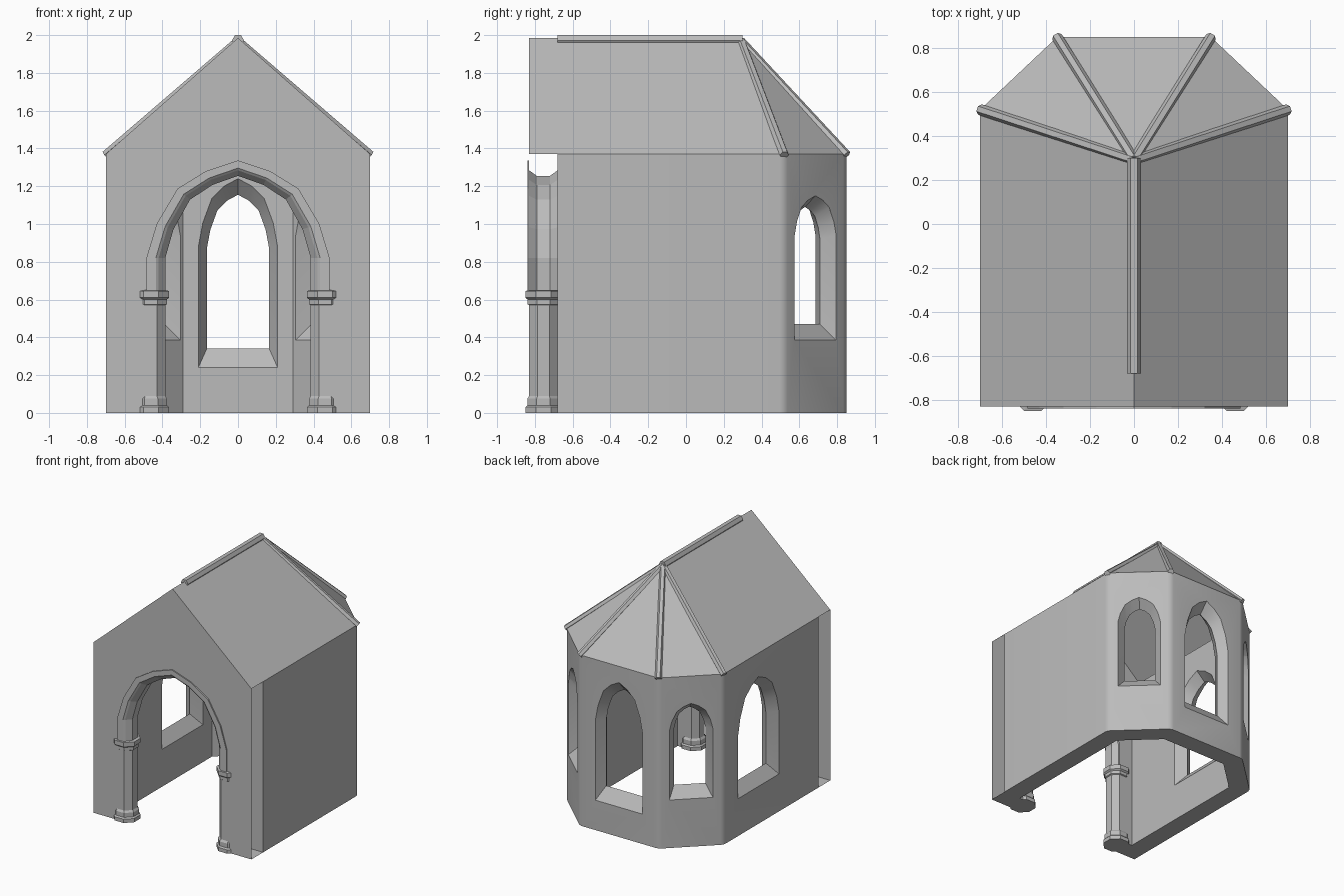
import bpy, bmesh, math
from mathutils import Vector

cube = bpy.data.objects.get("Cube")
if cube:
    bpy.data.objects.remove(cube)

stone = bpy.data.materials.new("grey_stone")
stone.use_nodes = True
GREY = (0.5, 0.5, 0.5, 1)
stone.diffuse_color = GREY
stone.node_tree.nodes["Principled BSDF"].inputs["Base Color"].default_value = GREY

HALF, EAVE, PEAK = 0.70, 1.37, 1.985
FRONT, INNER, BACK = -0.83, -0.68, 0.85
THICK = 0.15
ARCH = [(1, 0), (0.887, 0.35), (0.66, 0.71), (0.35, 0.89), (0, 1)]


def finish(bm, name, fix=True):
    if fix:
        bmesh.ops.recalc_face_normals(bm, faces=bm.faces)
    me = bpy.data.meshes.new(name)
    bm.to_mesh(me)
    bm.free()
    me.materials.append(stone)
    ob = bpy.data.objects.new(name, me)
    bpy.context.collection.objects.link(ob)
    return ob


def smooth(ob, angle=30):
    bpy.ops.object.select_all(action="DESELECT")
    ob.select_set(True)
    bpy.context.view_layer.objects.active = ob
    bpy.ops.object.shade_smooth_by_angle(angle=math.radians(angle))


def loft(name, rings, closed=True, caps=True):
    """Skin consecutive rings of points with quads."""
    bm = bmesh.new()
    rows = [[bm.verts.new(p) for p in r] for r in rings]
    n = len(rows[0])
    for a, b in zip(rows, rows[1:]):
        for i in range(n if closed else n - 1):
            j = (i + 1) % n
            bm.faces.new((a[i], a[j], b[j], b[i]))
    if caps:
        bm.faces.new(rows[0])
        bm.faces.new(rows[-1])
    return finish(bm, name)


def sheets(name, polygons):
    bm = bmesh.new()
    for poly in polygons:
        bm.faces.new([bm.verts.new(p) for p in poly])
    bmesh.ops.remove_doubles(bm, verts=bm.verts, dist=0.0001)
    return finish(bm, name, False)


def arch(hw, foot, spring, top):
    """Pointed arch outline from the left foot over to the right foot."""
    right = [(hw * x, spring + (top - spring) * z) for x, z in ARCH]
    right = [(hw, foot)] + right
    return [(-x, z) for x, z in right] + [p for p in reversed(right[:-1])]


# Apse walls: horseshoe footprint with rounded outer corners
outer = [(HALF, INNER), (HALF, 0.52), (0.35, BACK)]
inner = [(0.55, INNER), (0.55, 0.455), (0.29, 0.70)]
mirror = lambda pts: [(-x, y) for x, y in reversed(pts)]
plan = outer + mirror(outer) + list(reversed(inner + mirror(inner)))
walls = loft("walls", [[(x, y, z) for x, y in plan] for z in (0, EAVE)])
bm = bmesh.new()
bm.from_mesh(walls.data)
corners = [e for e in bm.edges
           if abs(e.verts[0].co.z - e.verts[1].co.z) > 1
           and any((e.verts[0].co.xy - Vector((s * x, y))).length < 0.01
                   for x, y in outer[1:] for s in (-1, 1))]
bmesh.ops.bevel(bm, geom=corners, offset=0.025, segments=3, profile=0.5, affect="EDGES")
bmesh.ops.recalc_face_normals(bm, faces=bm.faces)
bm.to_mesh(walls.data)
bm.free()


# Arched windows, splayed from both faces to a narrow waist
def window(center, inward, wide, narrow):
    c, n = Vector((*center, 0)), Vector((*inward, 0)).normalized()
    t = Vector((-n.y, n.x, 0))
    rings = []
    for depth, shape in ((-0.04, wide), (0, wide), (THICK / 2, narrow),
                         (THICK, wide), (THICK + 0.04, wide)):
        rings.append([c + n * depth + t * u + Vector((0, 0, z)) for u, z in arch(*shape)])
    cutter = loft("window_cutter", rings)
    cutter.hide_render = True
    mod = walls.modifiers.new("window", "BOOLEAN")
    mod.operation, mod.solver, mod.object = "DIFFERENCE", "EXACT", cutter
    bpy.context.view_layer.objects.active = walls
    bpy.ops.object.modifier_apply(modifier=mod.name)
    bpy.data.objects.remove(cutter)


window((0, BACK), (0, -1), (0.21, 0.24, 0.88, 1.24), (0.165, 0.34, 0.87, 1.155))
window((-HALF, 0.08), (1, 0), (0.26, 0.30, 0.80, 1.18), (0.20, 0.39, 0.80, 1.11))
for s in (-1, 1):
    window((s * 0.525, 0.685), (-s * 0.686, -0.728),
           (0.16, 0.385, 0.94, 1.15), (0.115, 0.47, 0.92, 1.09))
smooth(walls)


# Front and inner gables with the doorway cut out
def gable(name, y, shrink):
    hw, peak = HALF - shrink, PEAK - shrink
    door = arch(0.43, 0, 0.82, 1.29)
    outline = [(-hw, 0), (-hw, EAVE - shrink), (0, peak), (hw, EAVE - shrink), (hw, 0)]
    return sheets(name, [[(x, y, z) for x, z in outline + list(reversed(door))][::-1]])


gable("front_gable", FRONT, 0)
gable("inner_gable", INNER - 0.001, 0.002)

# Bottom of the front wall beside the doorway
sheets("wall_foot", [[(s * 0.43, FRONT, 0), (s * HALF, FRONT, 0),
                      (s * HALF, INNER, 0), (s * 0.43, INNER, 0)][::-s] for s in (-1, 1)])

# Roof: two long slopes and three apse slopes meeting at the apex
apex = Vector((0, 0.29, PEAK))
ridge = (0, FRONT, PEAK)
eaves = [(HALF, FRONT), (HALF, 0.52), (0.35, BACK), (-0.35, BACK), (-HALF, 0.52), (-HALF, FRONT)]
eaves = [(x, y, EAVE) for x, y in eaves]
faces = [[ridge, eaves[0], eaves[1], apex]]
faces += [[apex, eaves[i], eaves[i + 1]] for i in (1, 2, 3)]
faces += [[apex, eaves[4], eaves[5], ridge]]
sheets("roof", faces)


# Roof ribs along the ridge and the hips
def rib(name, a, b, radius):
    a, b = Vector(a), Vector(b)
    axis = (b - a).normalized()
    side = axis.cross(Vector((0, 0, 1))).normalized()
    up = side.cross(axis)
    ring = [side * math.cos(k * math.pi / 3) * radius + up * math.sin(k * math.pi / 3) * radius
            for k in range(6)]
    return loft(name, [[p + v for v in ring] for p in (a, b)])


rib("ridge_rib", (0, INNER, 1.972), (0, 0.30, 1.972), 0.032)
for i, e in enumerate(eaves[1:5]):
    rib(f"hip_rib_{i + 1}", apex - Vector((0, 0, 0.018)), Vector(e) - Vector((0, 0, 0.005)), 0.025)


# Octagonal columns with moulded base and capital
def column(name, x, profile):
    rings = []
    for z, apothem in profile:
        r = apothem / math.cos(math.pi / 8)
        rings.append([(x + r * math.cos((k + 0.5) * math.pi / 4),
                       -0.755 + r * math.sin((k + 0.5) * math.pi / 4), z) for k in range(8)])
    return loft(name, rings)


for side, x in (("left", 0.46), ("right", -0.46)):
    column(f"{side}_column", x,
           [(0, 0.095), (0.03, 0.095), (0.04, 0.085), (0.075, 0.085), (0.09, 0.075),
            (0.57, 0.075), (0.575, 0.083), (0.60, 0.083), (0.61, 0.095), (0.645, 0.095),
            (0.65, 0.075)])

# Arch moulding: flat collar in front, chamfered soffit behind
section = [(0.10, FRONT), (0.10, -0.84), (0.05, -0.84), (0.035, FRONT),
           (0, -0.79), (0, -0.72), (0.035, INNER)]
rings = [[(x, y, z) for x, z in arch(0.385 + d, 0.64, 0.82, 1.255 + 0.82 * d)]
         for d, y in section]
loft("door_arch", rings, closed=False, caps=False)
